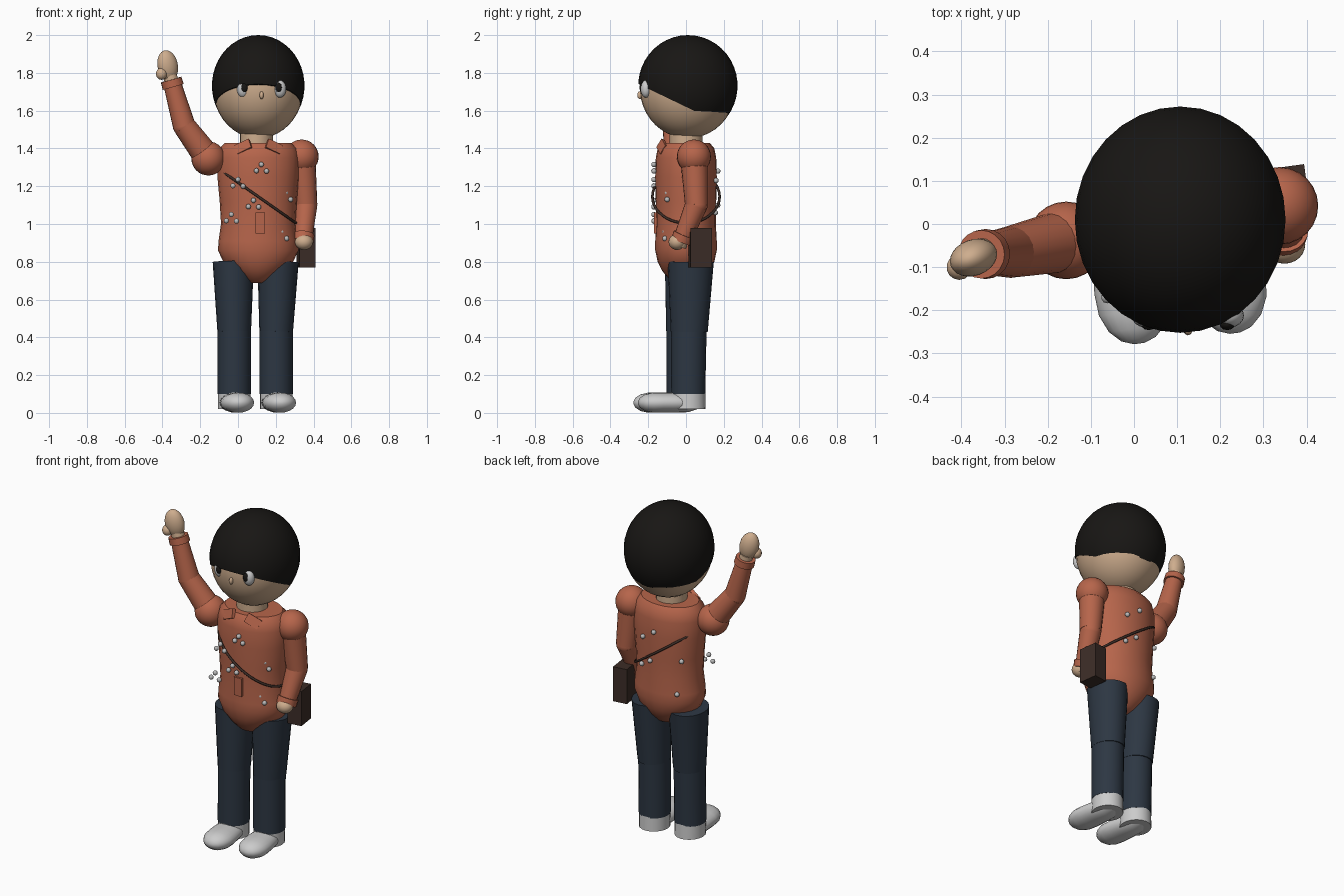
import bpy, bmesh, math
from mathutils import Vector, Matrix, Euler

if "Cube" in bpy.data.objects:
    bpy.data.objects.remove(bpy.data.objects["Cube"])


def material(name, col):
    m = bpy.data.materials.new(name)
    m.diffuse_color = (*col, 1)
    m.use_nodes = True
    m.node_tree.nodes["Principled BSDF"].inputs["Base Color"].default_value = m.diffuse_color
    return m


ORANGE = material("jacket_orange", (0.47, 0.13, 0.07))
SKIN = material("skin", (0.62, 0.42, 0.27))
DENIM = material("denim", (0.026, 0.038, 0.056))
BLACK = material("black", (0.009, 0.008, 0.007))
BROWN = material("leather", (0.045, 0.026, 0.02))
WHITE = material("white", (0.8, 0.8, 0.78))
SILVER = material("silver", (0.5, 0.5, 0.5))


def finish(name, bm, mat, smooth=True):
    bmesh.ops.recalc_face_normals(bm, faces=bm.faces)
    me = bpy.data.meshes.new(name)
    bm.to_mesh(me)
    bm.free()
    ob = bpy.data.objects.new(name, me)
    bpy.context.collection.objects.link(ob)
    me.materials.append(mat)
    if smooth:
        bpy.ops.object.select_all(action='DESELECT')
        ob.select_set(True)
        bpy.context.view_layer.objects.active = ob
        bpy.ops.object.shade_smooth_by_angle(angle=math.radians(40))
    return ob


def place(c, r, rot):
    return Matrix.LocRotScale(Vector(c), Euler([math.radians(a) for a in rot]), Vector(r))


def ellipsoid(name, c, r, mat, rot=(0, 0, 0), seg=24, cut=None):
    bm = bmesh.new()
    bmesh.ops.create_uvsphere(bm, u_segments=seg, v_segments=seg * 2 // 3, radius=1,
                              matrix=place(c, r, rot))
    if cut:  # keep the part above a plane, capped
        geom = bm.verts[:] + bm.edges[:] + bm.faces[:]
        bmesh.ops.bisect_plane(bm, geom=geom, plane_co=cut[0], plane_no=cut[1], clear_inner=True)
        bmesh.ops.holes_fill(bm, edges=[e for e in bm.edges if e.is_boundary], sides=0)
    return finish(name, bm, mat)


def box(name, c, size, mat, rot=(0, 0, 0)):
    bm = bmesh.new()
    bmesh.ops.create_cube(bm, size=1, matrix=place(c, size, rot))
    return finish(name, bm, mat, False)


def loft(name, pts, radii, mat, n=20):
    """Closed tube through pts; radii are numbers or (side, depth) pairs."""
    pts = [Vector(p) for p in pts]
    bm = bmesh.new()
    rings = []
    for i, p in enumerate(pts):
        d = (pts[min(i + 1, len(pts) - 1)] - pts[max(i - 1, 0)]).normalized()
        u = (Vector((1, 0, 0)) - d * d.x).normalized()
        v = d.cross(u)
        a, b = radii[i] if isinstance(radii[i], tuple) else (radii[i], radii[i])
        rings.append([bm.verts.new(p + u * a * math.cos(t) + v * b * math.sin(t))
                      for t in (2 * math.pi * k / n for k in range(n))])
    for r0, r1 in zip(rings, rings[1:]):
        for k in range(n):
            bm.faces.new((r0[k], r0[(k + 1) % n], r1[(k + 1) % n], r1[k]))
    bm.faces.new(rings[0][::-1])
    bm.faces.new(rings[-1])
    return finish(name, bm, mat)


CX = 0.107  # body axis

# Head, hair cap cut by a tilted plane, neck
ellipsoid("head", (CX, 0.01, 1.722), (0.24, 0.255, 0.268), SKIN, seg=32)
ellipsoid("hair", (CX, 0.01, 1.732), (0.245, 0.263, 0.268), BLACK, seg=32,
          cut=((0, 0, 1.62), (0, 0.48, 1)))
loft("neck", [(0.097, 0, 1.36), (0.097, 0, 1.48)], [0.087, 0.087], SKIN)

# Face
for side, x, px in (("right", 0.027, 0.034), ("left", 0.222, 0.216)):
    ellipsoid(side + "_eye", (x, -0.212, 1.715), (0.033, 0.028, 0.046), WHITE, seg=16)
    ellipsoid(side + "_pupil", (px, -0.232, 1.722), (0.018, 0.014, 0.026), BLACK, seg=12)
ellipsoid("nose", (0.125, -0.244, 1.682), (0.011, 0.014, 0.021), SKIN, seg=12)

# Jacket body
prof = [(0.688, 0.05, 0.05), (0.705, 0.08, 0.085), (0.75, 0.135, 0.125), (0.80, 0.185, 0.15),
        (0.86, 0.213, 0.163), (0.91, 0.21, 0.163), (1.0, 0.197, 0.158), (1.12, 0.204, 0.16),
        (1.25, 0.216, 0.163), (1.35, 0.217, 0.16), (1.40, 0.205, 0.15), (1.43, 0.175, 0.125)]
loft("jacket", [(CX, 0, p[0]) for p in prof], [(p[1], p[2]) for p in prof], ORANGE, 24)
box("placket", (0.117, -0.157, 1.005), (0.05, 0.025, 0.11), ORANGE)
for s in (-1, 1):
    box("collar_flap", (0.109 + s * 0.08, -0.125, 1.408), (0.085, 0.02, 0.055), ORANGE,
        (-25, s * 25, s * 15))

# Arms: right raised, left hanging
arms = {
    "right": [(-0.157, -0.038, 1.347), (-0.285, -0.065, 1.52), (-0.35, -0.07, 1.75)],
    "left": [(0.337, 0.042, 1.357), (0.36, 0.055, 1.10), (0.345, -0.02, 0.92)]}
for side, (sh, el, wr) in arms.items():
    ellipsoid(side + "_shoulder", sh, (0.09, 0.09, 0.09), ORANGE)
    loft(side + "_upper_arm", [sh, el], [0.073, 0.06], ORANGE)
    ellipsoid(side + "_elbow", el, (0.06, 0.06, 0.06), ORANGE, seg=16)
    loft(side + "_forearm", [el, wr], [0.06, 0.047], ORANGE)
    d = (Vector(wr) - Vector(el)).normalized()
    w = Vector(wr)
    loft(side + "_cuff", [w - d * 0.025, w + d * 0.015], [0.058, 0.056], ORANGE)
    loft(side + "_wrist", [w, w + d * 0.04], [0.038, 0.036], SKIN)
ellipsoid("right_hand", (-0.372, -0.078, 1.838), (0.055, 0.042, 0.083), SKIN, (0, -12, 20))
ellipsoid("right_thumb", (-0.405, -0.1, 1.795), (0.03, 0.03, 0.032), SKIN, seg=14)
ellipsoid("left_hand", (0.349, -0.047, 0.905), (0.048, 0.045, 0.042), SKIN)

# Legs and shoes
for side, tx, x, ty, y in (("right", -0.025, -0.02, 0.01, -0.012),
                           ("left", 0.212, 0.202, 0.025, 0.012)):
    loft(side + "_thigh", [(tx, ty, 0.80), (x, y + 0.005, 0.43)],
         [(0.109, 0.122), (0.089, 0.098)], DENIM)
    loft(side + "_shin", [(x, y + 0.003, 0.44), (x, y, 0.10)], [(0.088, 0.094), (0.088, 0.09)], DENIM)
    loft(side + "_heel", [(x, y, 0.02), (x, y, 0.11)], [(0.086, 0.092), (0.086, 0.09)], WHITE)
    ys = [-0.265, -0.255, -0.23, -0.19, -0.14, -0.08, 0.0, 0.05]
    rs = [0.012, 0.04, 0.066, 0.084, 0.088, 0.084, 0.076, 0.05]
    loft(side + "_shoe", [(x - 0.13 * (q + 0.02), q + y, 0.054) for q in ys],
         [(r, min(0.053, r * 0.66)) for r in rs], WHITE)

# Shoulder bag and strap
box("bag", (0.36, 0.076, 0.875), (0.085, 0.115, 0.21), BROWN, (0, 0, 8))
cu = bpy.data.curves.new("strap", 'CURVE')
cu.dimensions = '3D'
cu.bevel_depth = 0.007
cu.bevel_resolution = 2
sp = cu.splines.new('POLY')
sp.points.add(39)
for i, p in enumerate(sp.points):
    t = 2 * math.pi * i / 40
    x = 0.2 * math.cos(t)
    p.co = (CX + x, 0.178 * math.sin(t), 1.145 - 0.7 * x, 1)
sp.use_cyclic_u = True
cu.materials.append(BROWN)
bpy.context.collection.objects.link(bpy.data.objects.new("strap", cu))

# Bead flowers on the front, single beads on the back
for x, y, z in ((0.124, -0.17, 1.295), (0.0, -0.17, 1.215), (0.082, -0.17, 1.105),
                (-0.035, -0.17, 1.03), (0.252, -0.1, 1.145), (0.23, -0.112, 0.938)):
    for dx, dz in ((0, 0.02), (-0.027, -0.013), (0.027, -0.015)):
        ellipsoid("front_bead", (x + dx, y, z + dz), (0.014, 0.014, 0.014), SILVER, seg=10)
for x, z in ((0.1, 1.28), (0.18, 1.23), (0.125, 1.10), (0.19, 1.06), (-0.05, 1.12), (-0.03, 0.92)):
    y = 0.163 * math.sqrt(max(0, 1 - ((x - CX) / 0.21) ** 2)) + 0.006
    ellipsoid("back_bead", (x, y, z), (0.014, 0.014, 0.014), SILVER, seg=10)
